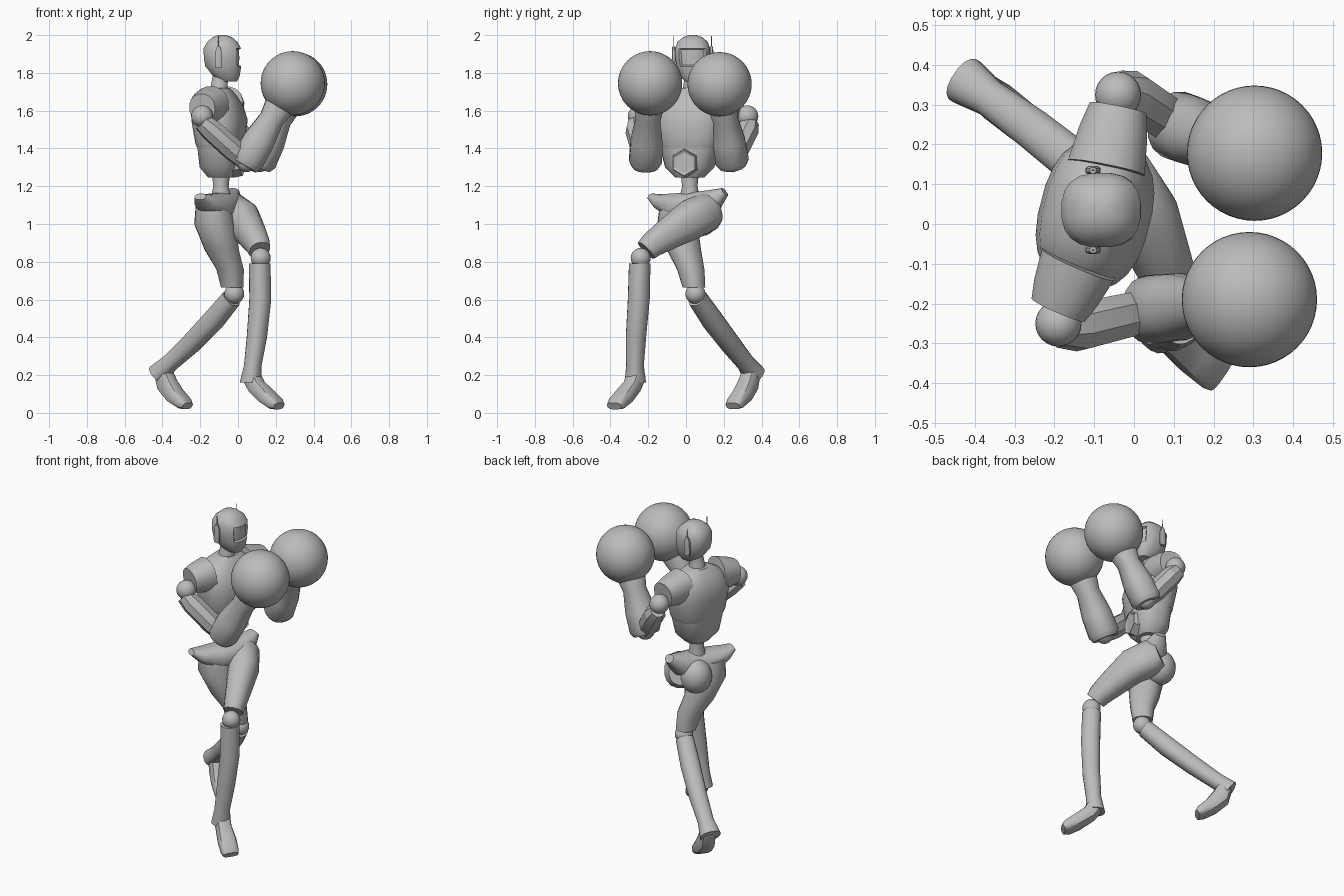
import bpy, bmesh, math
from mathutils import Vector, Matrix

cube = bpy.data.objects.get("Cube")
if cube:
    bpy.data.objects.remove(cube, do_unlink=True)

GREY = (0.5, 0.5, 0.5, 1.0)
grey = bpy.data.materials.new("plain_grey")
grey.use_nodes = True
grey.diffuse_color = GREY
grey.node_tree.nodes["Principled BSDF"].inputs["Base Color"].default_value = GREY

UP = Vector((0, 0, 1))
FACING = Vector((1, 0, 0))
CHEST_FACING = Vector((0.97, -0.25, 0))
HIP_FACING = Vector((0.75, -0.65, 0))


def finish(name, bm, angle=35):
    """Turn a bmesh into a shaded grey object."""
    bmesh.ops.recalc_face_normals(bm, faces=bm.faces)
    mesh = bpy.data.meshes.new(name)
    bm.to_mesh(mesh)
    bm.free()
    mesh.materials.append(grey)
    mesh.shade_smooth()
    mesh.set_sharp_from_angle(angle=math.radians(angle))
    obj = bpy.data.objects.new(name, mesh)
    bpy.context.collection.objects.link(obj)
    return obj


def power(value, p):
    return math.copysign(abs(value) ** (2 / p), value)


def loft_mesh(stations, ref, sides, p):
    """Skin rounded sections (x, y, z, half width, half depth) along a path."""
    bm = bmesh.new()
    centres = [Vector(s[:3]) for s in stations]
    rings = []
    for i, s in enumerate(stations):
        tangent = centres[min(i + 1, len(centres) - 1)] - centres[max(i - 1, 0)]
        if ref is not UP:
            tangent = UP
        across = tangent.cross(ref).normalized()
        out = across.cross(tangent).normalized()
        ring = []
        for k in range(sides):
            a = math.tau * (k + 0.5) / sides
            ring.append(bm.verts.new(centres[i] + across * s[3] * power(math.cos(a), p)
                                     + out * s[-1] * power(math.sin(a), p)))
        rings.append(ring)
    for lower, upper in zip(rings, rings[1:]):
        for k in range(sides):
            n = (k + 1) % sides
            bm.faces.new((lower[k], lower[n], upper[n], upper[k]))
    bm.faces.new(rings[0])
    bm.faces.new(rings[-1])
    bmesh.ops.recalc_face_normals(bm, faces=bm.faces)
    return bm


def loft(name, stations, ref=UP, sides=16, p=2, angle=35):
    return finish(name, loft_mesh(stations, ref, sides, p), angle)


def ball(name, centre, radius, segments=24, scale=(1, 1, 1)):
    bm = bmesh.new()
    bmesh.ops.create_uvsphere(bm, u_segments=segments, v_segments=segments // 2, radius=radius,
                              matrix=Matrix.Translation(centre) @ Matrix.Diagonal((*scale, 1)))
    return finish(name, bm)


# Head with a sunken visor
bm = loft_mesh([(-.05, .035, 1.755, .04, .045), (-.062, .035, 1.785, .068, .072),
                (-.078, .035, 1.835, .085, .096), (-.081, .035, 1.88, .094, .101),
                (-.083, .035, 1.93, .094, .1), (-.083, .035, 1.965, .08, .08),
                (-.083, .035, 1.99, .05, .05), (-.083, .035, 2, .02, .02)],
               FACING, 20, 2.5)
visor = [f for f in bm.faces if f.normal.x > 0.6 and 1.835 < f.calc_center_median().z < 1.93]
bmesh.ops.inset_region(bm, faces=visor, thickness=.006, depth=-.012)
finish("head", bm)

# Ear pods and thin aerials on both sides of the head
for label, side in (("near", -1), ("far", 1)):
    y = .035 + side * .1
    loft(label + "_ear", [(-.103, y, 1.825, .01, .015), (-.103, y, 1.84, .011, .02),
                          (-.103, y, 1.91, .011, .019), (-.103, y, 1.94, .008, .008)],
         FACING, 8, 3)
    loft(label + "_aerial", [(-.103, y, 1.92, .003), (-.103, y, 1.995, .002)], FACING, 6)

loft("neck", [(-.1, .03, 1.68, .06), (-.1, .03, 1.73, .045), (-.09, .035, 1.8, .042)], FACING)

# Torso, turned slightly with the shoulders
loft("chest", [(-.095, .02, 1.405, .158, .115), (-.095, .02, 1.43, .17, .123),
               (-.098, .025, 1.55, .19, .14), (-.105, .03, 1.63, .185, .122),
               (-.108, .035, 1.685, .135, .09), (-.105, .035, 1.72, .065, .06)],
     CHEST_FACING, 24, 2.5)
loft("abdomen", [(-.09, .02, 1.245, .075, .065), (-.093, .02, 1.3, .13, .105),
                 (-.095, .02, 1.41, .16, .113)], CHEST_FACING, 20, 2.5)
loft("spine", [(-.09, .02, 1.12, .06), (-.09, .02, 1.2, .042), (-.09, .02, 1.27, .05)], FACING, 12)

# Six-sided belly badge with a sunken centre
bm = bmesh.new()
turn = CHEST_FACING.to_track_quat('Z', 'Y').to_matrix().to_4x4()
bmesh.ops.create_cone(bm, cap_ends=True, segments=6, radius1=.08, radius2=.07, depth=.05,
                      matrix=Matrix.Translation((0, -.005, 1.325)) @ turn)
bm.normal_update()
face = max(bm.faces, key=lambda f: f.calc_center_median().x)
bmesh.ops.inset_region(bm, faces=[face], thickness=.014, depth=-.008)
finish("belly_badge", bm, 20)


def arm(label, collar, shoulder, elbow, glove):
    """Sleeve, shoulder joint, upper arm, forearm and round boxing glove."""
    c, s, e, g = (Vector(v) for v in (collar, shoulder, elbow, glove))
    side = Vector((0, math.copysign(1, s.y), 0))
    cuff = s - side * .035 + UP * .045
    loft(label + "_sleeve", [(*c, .1), (*c.lerp(cuff, .6), .088), (*cuff, .074)], p=2.3)
    ball(label + "_shoulder_joint", s, .058)
    top = s + side * .02 - UP * .03
    loft(label + "_upper_arm", [(*top, .042, .05), (*top.lerp(e, .2), .064, .06),
                                (*top.lerp(e, .7), .06, .062), (*e, .05)], sides=8, angle=20)
    ball(label + "_elbow_joint", e, .055)
    base = e - (g - e).normalized() * .025
    loft(label + "_forearm", [(*base, .072), (*base.lerp(g, .06), .088),
                              (*base.lerp(g, .3), .085), (*base.lerp(g, .56), .066),
                              (*base.lerp(g, .7), .078), (*base.lerp(g, .8), .07)], p=2.3)
    ball(label + "_glove", g, .17, 48)


arm("near", (-.14, -.1, 1.63), (-.19, -.25, 1.57), (.045, -.215, 1.33), (.29, -.19, 1.745))
arm("far", (-.07, .14, 1.63), (-.04, .325, 1.57), (.115, .245, 1.33), (.303, .178, 1.74))

# Pelvis: a flared crest running from hip to hip, and the seat behind it
loft("pelvis", [(-.2, -.185, 1.145, .035, .018), (-.175, -.14, 1.12, .065, .04),
                (-.12, -.05, 1.09, .09, .075), (-.07, .05, 1.09, .09, .08),
                (-.045, .14, 1.12, .07, .065), (-.025, .205, 1.17, .035, .025)], p=2.3)
ball("seat", (-.125, .08, 1.04), .095, scale=(1, 1, 1.1))

# Lead leg, stepping forward
loft("lead_thigh", [(-.07, .15, 1.08, .07, .08), (-.045, .11, 1.065, .1, .105),
                    (.025, .02, 1.02, .09, .105), (.07, -.09, .95, .075, .085),
                    (.105, -.18, .89, .064, .068), (.115, -.21, .86, .056, .06)], p=2.3)
ball("lead_knee_joint", (.12, -.24, .82), .053)
loft("lead_shin", [(.115, -.245, .79, .055), (.118, -.25, .6, .056), (.1, -.265, .4, .052),
                   (.078, -.27, .25, .045), (.066, -.268, .16, .055)], HIP_FACING, p=2.3)
loft("lead_foot", [(.068, -.262, .2, .046), (.098, -.285, .14, .045),
                   (.155, -.33, .085, .054, .042), (.2, -.368, .048, .052, .034),
                   (.217, -.38, .036, .046, .02)], sides=12, p=3)

# Rear leg, trailing with its heel raised
loft("rear_thigh", [(-.135, -.05, 1.11, .085), (-.125, -.045, 1, .103),
                    (-.085, -.01, .86, .087), (-.042, .025, .76, .07),
                    (-.03, .042, .665, .058)], HIP_FACING, p=2.3)
ball("rear_knee_joint", (-.02, .05, .63), .053)
loft("rear_shin", [(-.035, .062, .605, .052), (-.13, .14, .49, .057), (-.25, .235, .365, .053),
                   (-.36, .315, .265, .047), (-.425, .36, .205, .062, .054)], p=2.3)
loft("rear_foot", [(-.395, .345, .215, .045), (-.375, .33, .15, .047, .055),
                   (-.335, .3, .095, .053, .046), (-.285, .26, .05, .052, .033),
                   (-.268, .248, .036, .045, .02)], sides=12, p=3)
